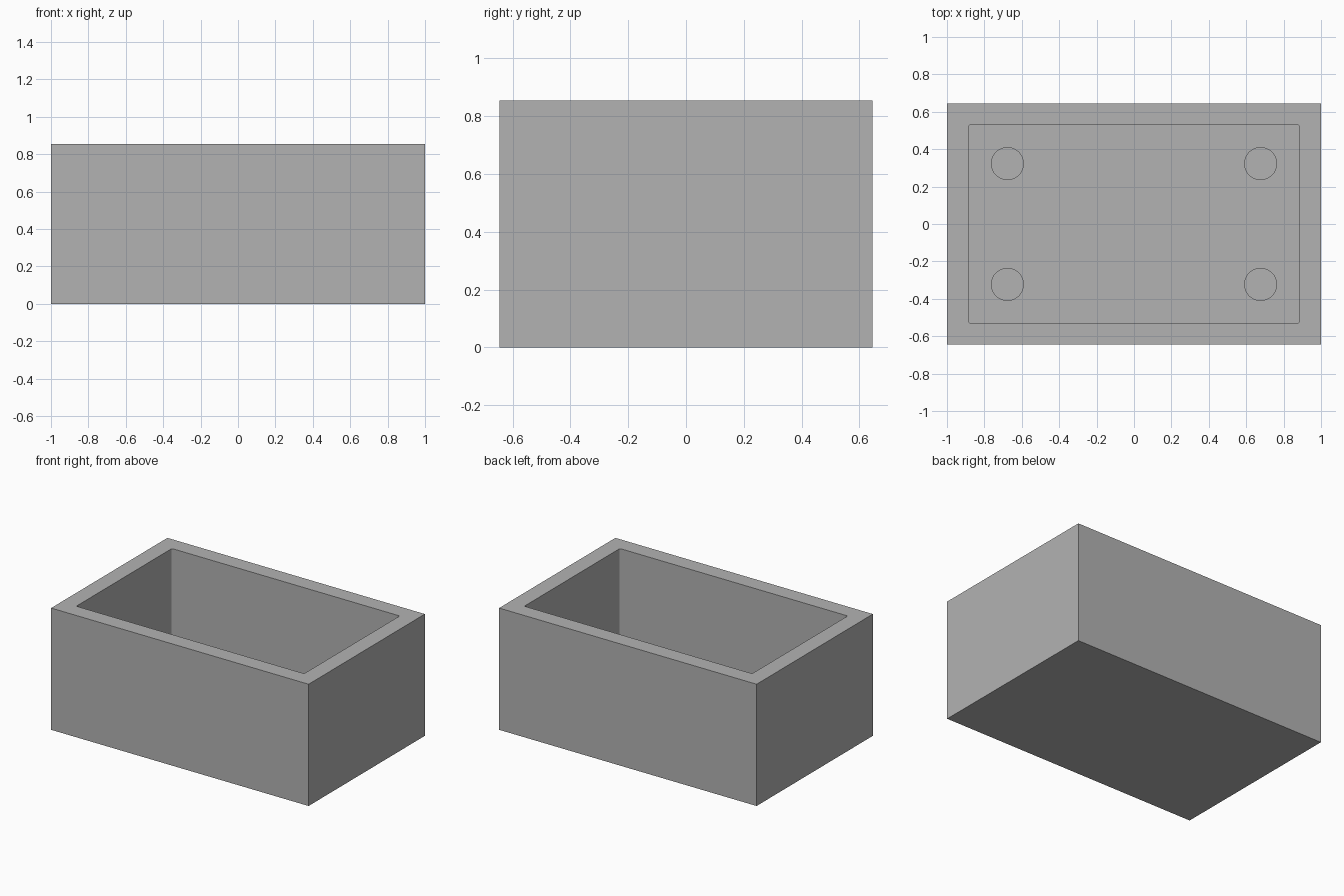
import bpy
import bmesh

cube = bpy.data.objects.get("Cube")
if cube:
    bpy.data.objects.remove(cube, do_unlink=True)

# Sizes
WIDTH, DEPTH, HEIGHT = 2.0, 1.29, 0.855
WALL, FLOOR = 0.115, 0.115
POST_X, POST_Y, POST_RADIUS, POST_TOP = 0.677, 0.323, 0.088, 0.25

# Single plain grey
grey = bpy.data.materials.new("plain_grey")
grey.use_nodes = True
grey.diffuse_color = (0.45, 0.45, 0.45, 1)
grey.node_tree.nodes["Principled BSDF"].inputs["Base Color"].default_value = grey.diffuse_color


def add_object(name, bm):
    mesh = bpy.data.meshes.new(name)
    bm.to_mesh(mesh)
    bm.free()
    mesh.materials.append(grey)
    obj = bpy.data.objects.new(name, mesh)
    bpy.context.collection.objects.link(obj)
    return obj


def block(width, depth, bottom, top):
    bm = bmesh.new()
    bmesh.ops.create_cube(bm, size=1)
    for v in bm.verts:
        v.co.x *= width
        v.co.y *= depth
        v.co.z = top if v.co.z > 0 else bottom
    return bm


# Open box: solid block with a pocket cut from the top
box = add_object("open_box", block(WIDTH, DEPTH, 0, HEIGHT))
bm = block(WIDTH - 2 * WALL, DEPTH - 2 * WALL, FLOOR, HEIGHT + 0.2)
upright = [e for e in bm.edges if abs(e.verts[0].co.z - e.verts[1].co.z) > 0.1]
bmesh.ops.bevel(bm, geom=upright, offset=0.01, segments=3, profile=0.5, affect='EDGES')
cutter = add_object("pocket_cutter", bm)
cutter.hide_render = True
cutter.hide_set(True)
cut = box.modifiers.new("pocket", 'BOOLEAN')
cut.operation = 'DIFFERENCE'
cut.solver = 'EXACT'
cut.object = cutter

# Bake the cut so no helper is left behind
bpy.context.view_layer.update()
baked = bpy.data.meshes.new_from_object(box.evaluated_get(bpy.context.evaluated_depsgraph_get()))
box.modifiers.clear()
box.data = baked
bpy.data.objects.remove(cutter, do_unlink=True)

# Four round mounting posts standing on the floor
for side, sx in (("left", 1), ("right", -1)):
    for end, sy in (("front", -1), ("back", 1)):
        bm = bmesh.new()
        bmesh.ops.create_cone(bm, cap_ends=True, segments=48, radius1=POST_RADIUS,
                              radius2=POST_RADIUS, depth=POST_TOP - FLOOR)
        for f in bm.faces:
            f.smooth = abs(f.normal.z) < 0.5
        for e in bm.edges:
            e.smooth = all(f.smooth for f in e.link_faces)
        post = add_object(f"{end}_{side}_post", bm)
        post.location = (sx * POST_X, sy * POST_Y, (POST_TOP + FLOOR) / 2)
